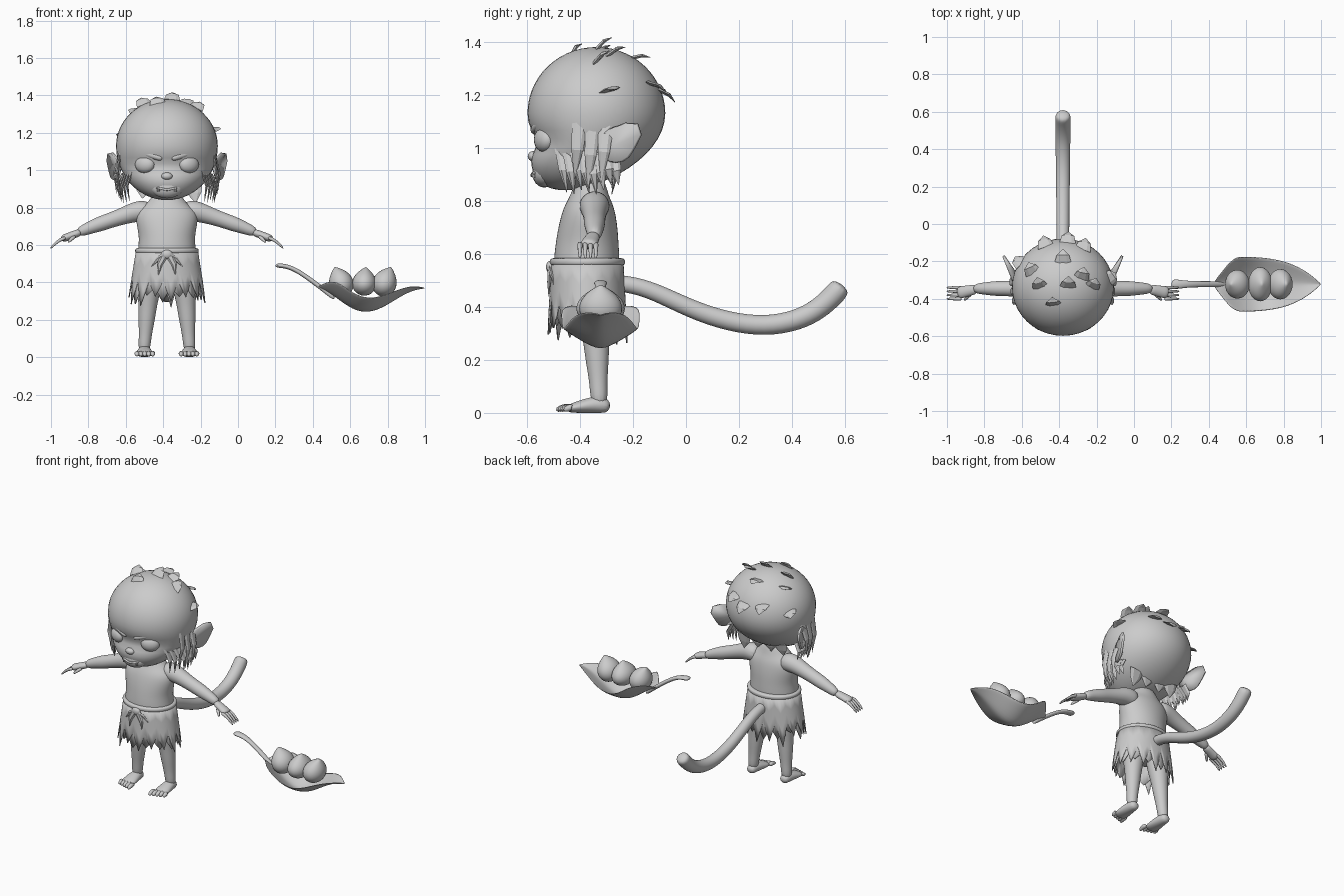
import bpy, bmesh, random
from math import sin, cos, pi, exp
from mathutils import Vector

random.seed(4)
if "Cube" in bpy.data.objects:
    bpy.data.objects.remove(bpy.data.objects["Cube"])

CREATURE_X = -.38  # the creature stands to the right of the leaf
X, Y, Z = Vector((1, 0, 0)), Vector((0, 1, 0)), Vector((0, 0, 1))
SIDES = (("left", 1), ("right", -1))

grey = bpy.data.materials.new("clay_grey")
grey.use_nodes = True
grey.diffuse_color = (.6, .6, .6, 1)
grey.node_tree.nodes["Principled BSDF"].inputs["Base Color"].default_value = (.6, .6, .6, 1)


def finish(name, mesh_builder, offset=CREATURE_X, subsurf=0, thickness=0, smooth=True):
    bmesh.ops.recalc_face_normals(mesh_builder, faces=mesh_builder.faces[:])
    mesh = bpy.data.meshes.new(name)
    mesh_builder.to_mesh(mesh)
    mesh_builder.free()
    mesh.materials.append(grey)
    for polygon in mesh.polygons:
        polygon.use_smooth = smooth
    obj = bpy.data.objects.new(name, mesh)
    obj.location.x = offset
    bpy.context.collection.objects.link(obj)
    if thickness:
        solidify = obj.modifiers.new("Thickness", "SOLIDIFY")
        solidify.thickness = thickness
        solidify.offset = 0
    if subsurf:
        rounding = obj.modifiers.new("Rounding", "SUBSURF")
        rounding.levels = rounding.render_levels = subsurf
    return obj


def bridge(bm, rows, closed=True):
    """Join neighbouring rows of vertices with quads."""
    for lower, upper in zip(rows, rows[1:]):
        count = len(lower)
        for k in range(count if closed else count - 1):
            following = (k + 1) % count
            bm.faces.new((lower[k], lower[following], upper[following], upper[k]))


def tube(name, points, axis=X, sides=12, offset=CREATURE_X, subsurf=2, tangent=None):
    """Skin rings (x, y, z, radius along axis, optional other radius) along a path."""
    bm = bmesh.new()
    grow = 3 / (2 + cos(2 * pi / sides)) if subsurf else 1
    path = [Vector(point[:3]) for point in points]
    rings = []
    for i, point in enumerate(points):
        ahead, behind = path[min(i + 1, len(path) - 1)], path[max(i - 1, 0)]
        along = tangent or (ahead - behind).normalized()
        across = (axis - along * axis.dot(along)).normalized() * point[3] * grow
        other = along.cross(across).normalized() * point[-1] * grow
        angles = [2 * pi * k / sides for k in range(sides)]
        rings.append([bm.verts.new(path[i] + across * cos(a) + other * sin(a)) for a in angles])
    bridge(bm, rings)
    bm.faces.new(rings[0])
    bm.faces.new(rings[-1])
    return finish(name, bm, offset, subsurf, smooth=subsurf > 0)


def blob(name, position, radii, turn=0):
    bm = bmesh.new()
    bmesh.ops.create_uvsphere(bm, u_segments=20, v_segments=12, radius=1)
    bmesh.ops.scale(bm, vec=radii, verts=bm.verts[:])
    obj = finish(name, bm)
    obj.location += Vector(position)
    obj.rotation_euler.z = turn


def lock(name, base, tip, width, bulge=Z * 0, axis=X):
    """Flat pointed tuft of hair or torn cloth."""
    base, tip = Vector(base), Vector(tip)
    middle = (base + tip) / 2 + bulge
    thin = .008
    points = [(*base, width, thin), (*middle, width * .75, thin), (*tip, .001)]
    tube(name, points, axis, sides=6, subsurf=0)


# Head: a ball whose lower half slides forward into the jaw
skull_centre = Vector((0, -.338, 1.13))
skull_radii = Vector((.272, .26, .25))
jaw_depth = .29
bm = bmesh.new()
bmesh.ops.create_uvsphere(bm, u_segments=40, v_segments=28, radius=1)
for vert in bm.verts:
    normal = vert.co.copy()
    vert.co = skull_centre + normal * skull_radii
    if normal.z < 0:
        vert.co.z = skull_centre.z + normal.z * jaw_depth
        vert.co.y -= .12 * normal.z ** 2
    # Hollow at eye level below the brow
    vert.co.y += .035 * max(0, -normal.y) * exp(-((vert.co.z - 1.02) / .05) ** 2)
finish("head", bm)

# Torso and neck: height, half width, half depth
torso = [(.4, .11, .09), (.48, .155, .12), (.57, .155, .125), (.64, .147, .118),
         (.7, .16, .112), (.78, .17, .095), (.82, .1, .07), (.9, .06, .05)]
tube("torso", [(0, -.375 + .05 * max(0, z - .6), z, w, d) for z, w, d in torso], X, 16, tangent=Z)

# Face
blob("muzzle", (0, -.535, .905), (.085, .045, .055))
blob("nose", (0, -.575, .968), (.03, .022, .02))
lips = [(k * .03, .003 * k * k - .582, .9 - .008 * cos(2 * k), .006) for k in range(-2, 3)]
tube("mouth", lips, Z, sides=6)

for side, s in SIDES:
    blob(side + "_eye", (s * .118, -.535, 1.03), (.056, .034, .046), s * .45)
    brow = [(s * (.02 + .06 * k), .01 * k * k - .575, 1.06 + .02 * k, .017) for k in range(4)]
    tube(side + "_brow", brow, Z)
    lock(side + "_fang", (s * .045, -.572, .888), (s * .047, -.578, .912), .008)

    # Cupped ear with a pointed tip
    bm = bmesh.new()
    rim = []
    for k in range(16):
        a = 2 * pi * k / 16
        reach = .065 + .05 * max(0, cos(a - .7)) ** 6
        y, z = reach * cos(a), reach * sin(a)
        rim.append(bm.verts.new((s * (.28 + .4 * y), y - .265, z + 1.01)))
    hollow = bm.verts.new((s * .25, -.27, 1.01))
    for a, b in zip(rim, rim[1:] + rim[:1]):
        bm.faces.new((a, b, hollow))
    finish(side + "_ear", bm, thickness=.014)

    # Locks hanging from the cheek and temple
    for i in range(8):
        y = -.47 + .028 * i
        x = .185 + .055 * sin(.3 * i)
        tip = (s * (x + .015), y + .02, random.uniform(.82, .87))
        lock(side + "_cheek_lock", (s * x, y, 1 - .005 * i), tip, .026, X * s * .02, Y)
    for i in range(3):
        y = -.42 + .05 * i
        tip = (s * (.24 + .015 * i), y, random.uniform(.83, .9))
        lock(side + "_temple_lock", (s * .25, y + .02, 1.1), tip, .03, X * s * .02, Y)

    # Arm, hand and fingers: distance out, height, radius
    arm = [(.08, .775, .055), (.15, .785, .058), (.22, .76, .046), (.3, .733, .04),
           (.36, .712, .04), (.42, .69, .032), (.48, .664, .025)]
    tube(side + "_arm", [(s * x, -.345, z, r) for x, z, r in arm], Y)
    palm = [(s * (.46 + .035 * k), -.348 - .007 * k, .67 - .013 * k, .025 + .003 * k, .02) for k in range(4)]
    tube(side + "_palm", palm, Y)
    for i in range(4):
        y = -.4 + .02 * i
        finger = [(s * (.54 + .028 * k), y, .64 - .005 * k * (k + 1), .011 - .002 * k) for k in range(4)]
        tube(side + "_finger", finger, Y, sides=8, subsurf=1)
    thumb = [(s * (.49 + .02 * k), -.37 - .02 * k, .65 - .018 * k, .012 - .003 * k) for k in range(3)]
    tube(side + "_thumb", thumb, Y, sides=8, subsurf=1)

    # Leg, foot and toes
    leg = [(.5, .07), (.38, .066), (.29, .05), (.2, .044), (.11, .032), (.02, .033)]
    tube(side + "_leg", [(s * (.125 - .08 * z), -.325 - .05 * z, z, r) for z, r in leg])
    foot = [(-.285, .026, .022), (-.33, .034, .034), (-.39, .043, .025), (-.455, .048, .014)]
    tube(side + "_foot", [(s * .12, y, h, w, h) for y, w, h in foot])
    for i in range(5):
        x = s * (.076 + .021 * i)
        tip = .007 * i - .492
        toe = [(x, -.43, .02, .013), (x, tip + .03, .022, .014), (x, tip, .009, .009)]
        tube(side + "_toe", toe, sides=8, subsurf=1)

# Tufts on the crown and back, placed by direction from the skull centre
directions = [(.1, 0, 1), (-.5, 0, 1), (.4, .2, 1), (.7, 0, 1), (1, .2, .4), (0, .6, 1), (.5, 1, .6),
              (-.4, 1, .5), (.1, 1, .4), (-1, .6, .3), (-.2, -.4, 1), (-.8, .4, 1)]
for direction in directions:
    normal = Vector(direction).normalized()
    base = skull_centre + normal * skull_radii * .97
    sweep = normal * .045 + Y * .06 * normal.z - Z * .07 * max(0, normal.y)
    lock("hair_tuft", base, base + sweep, .045, normal * .01)
for x in (-.12, -.04, .05, .14):
    lock("nape_lock", (x, -.26, .93), (x * 1.1, -.28, random.uniform(.82, .86)), .05)


# Ragged skirt in two layers of torn points
def skirt(name, notch, lowest, flare, points):
    bm = bmesh.new()
    waist = .575
    count = points * 4
    dips = [random.uniform(lowest, lowest + .08) for _ in range(points)]
    rows = []
    for step in range(4):
        row = []
        for k in range(count):
            a = 2 * pi * k / count
            point = dips[k // 4]
            hem = (notch, (notch + point) / 2, point, (notch + point) / 2)[k % 4]
            drop = (waist - hem) * step / 3
            wide, deep = .162 + drop * flare, .133 + drop * flare / 3
            row.append(bm.verts.new((wide * cos(a), deep * sin(a) - .372, waist - drop)))
        rows.append(row)
    bridge(bm, rows)
    finish(name, bm, thickness=.006)


skirt("skirt_outer", notch=.41, lowest=.25, flare=.16, points=15)
skirt("skirt_inner", notch=.37, lowest=.28, flare=.1, points=13)

# Belt and front knot
belt = [(0, -.372, .55 + .013 * k, .162 + .008 * (k % 3 > 0), .134 + .008 * (k % 3 > 0)) for k in range(4)]
tube("belt", belt, X, 20, tangent=Z)
blob("belt_knot", (0, -.512, .55), (.03, .016, .024))
for side, s in SIDES:
    lock(side + "_knot_tail", (s * .01, -.515, .55), (s * .045, -.518, .44), .02, X * s * .012)
    lock(side + "_knot_loop", (s * .01, -.515, .545), (s * .085, -.5, .485), .018, Z * .01)

# Tail, thickening to a blunt end
tail = [(-.3, .49), (-.22, .488), (-.12, .46), (.02, .39), (.16, .343), (.3, .325), (.42, .348),
        (.5, .39), (.56, .446), (.59, .485)]
tube("tail", [(0, y, z, .034 + .012 * y) for y, z in tail])

# Leaf bowl: width, keel and rim follow its length
LEAF_Y = -.322
bm = bmesh.new()
rows = []
for step in range(15):
    t = step / 14
    opening = min(1, .1 + 5 * t)
    width = .148 * opening * (1.01 - t ** 4)
    keel = .305 + .065 * cos(2 * pi * t ** .85)
    rise = .1 * opening * (1 - t * t)
    across = [j / 4 for j in range(-4, 5)]
    rows.append([bm.verts.new((.43 + .57 * t, LEAF_Y + width * j, keel + rise * abs(j) ** 1.3)) for j in across])
bridge(bm, rows, closed=False)
finish("leaf", bm, offset=0, subsurf=1, thickness=.006)
stem = [(.197, .49, .03), (.25, .49, .022), (.31, .468, .016), (.38, .42, .016), (.45, .368, .016), (.52, .31, .01)]
tube("leaf_stem", [(x, LEAF_Y, z, r, .012) for x, z, r in stem], Y, sides=8, offset=0)

# Three pointed fruits: position, lean and half depth
for x, lean, depth in ((.553, -.4, .076), (.675, .1, .09), (.782, .4, .08)):
    radius = .064
    points = []
    for k in range(9):
        a = pi * k / 8
        h = radius * (.4 * (k / 8) ** 6 - cos(a))
        swell = sin(a) + .04
        points.append((x + lean * h, LEAF_Y, .393 + h, depth * swell, radius * swell))
    tube("fruit", points, Y, offset=0, subsurf=1)
